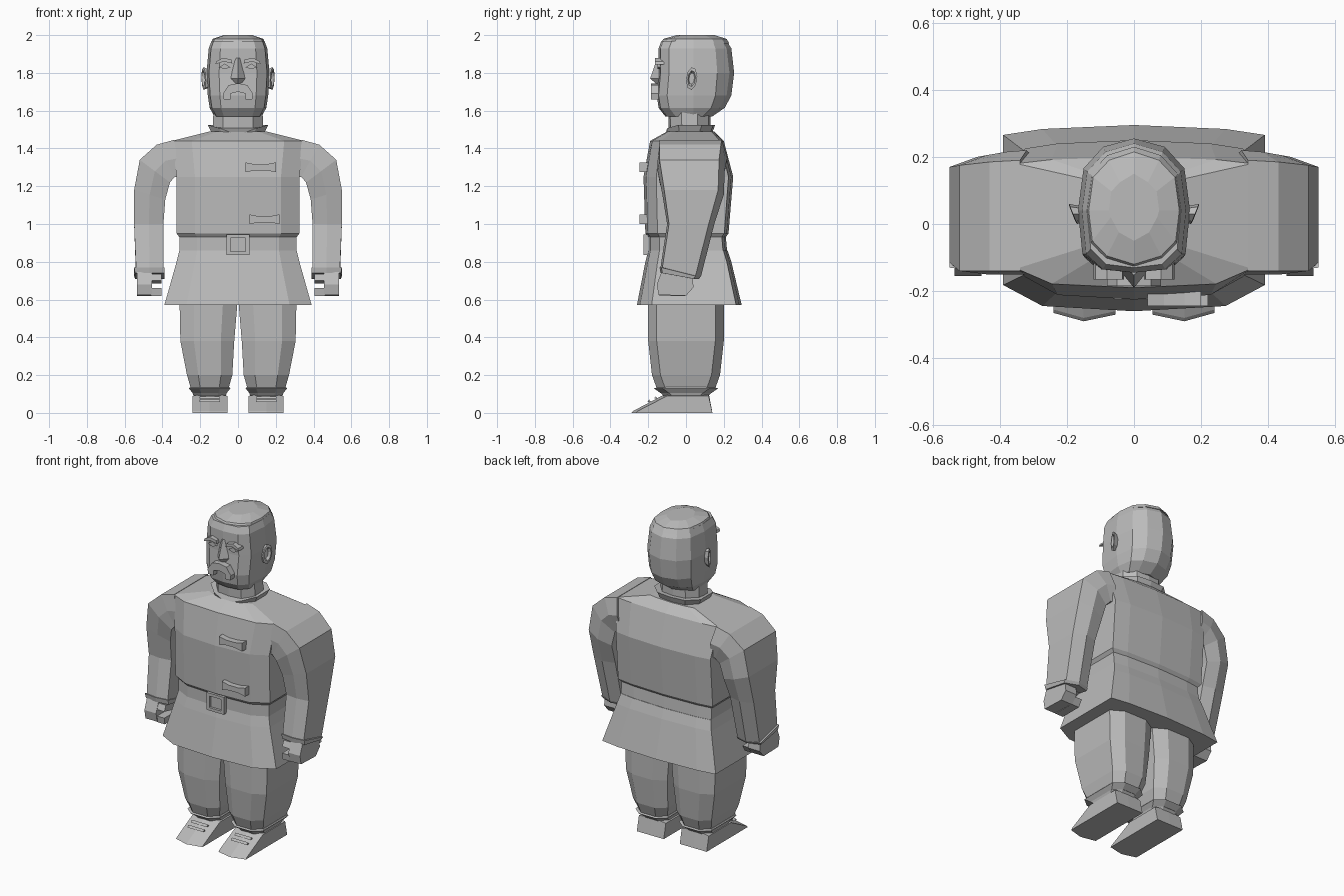
import bpy, bmesh
from math import sin, cos, tau

default_cube = bpy.data.objects.get("Cube")
if default_cube:
    bpy.data.objects.remove(default_cube, do_unlink=True)

grey = bpy.data.materials.new("plain_grey")
grey.use_nodes = True
grey.diffuse_color = (.5, .5, .5, 1)
grey.node_tree.nodes["Principled BSDF"].inputs["Base Color"].default_value = grey.diffuse_color


def loft(name, rings):
    """Closed solid through a series of rings with equal point counts."""
    bm = bmesh.new()
    loops = [[bm.verts.new(point) for point in ring] for ring in rings]
    count = len(loops[0])
    for lower, upper in zip(loops, loops[1:]):
        for i in range(count):
            j = (i + 1) % count
            bm.faces.new((lower[i], lower[j], upper[j], upper[i]))
    bm.faces.new(reversed(loops[0]))
    bm.faces.new(loops[-1])
    bmesh.ops.recalc_face_normals(bm, faces=bm.faces)
    mesh = bpy.data.meshes.new(name)
    bm.to_mesh(mesh)
    bm.free()
    mesh.materials.append(grey)
    part = bpy.data.objects.new(name, mesh)
    bpy.context.collection.objects.link(part)


def pair(name, rings):
    """Left part and its mirrored right twin."""
    loft("left_" + name, rings)
    loft("right_" + name, [[(-x, y, z) for x, y, z in ring] for ring in rings])


def mirrored(half):
    """Complete a half outline that starts and ends on the centre line."""
    return half + [(-x, *rest) for x, *rest in half[-2:0:-1]]


def rectangle(width, height, x, y, z):
    """Upright rectangle facing the front, given by its half sizes."""
    return [(x + width * sx, y, z + height * sz)
            for sx, sz in ((-1, -1), (1, -1), (1, 1), (-1, 1))]


def front_prism(outline, front, back):
    return [[(x, -y, z) for x, z in outline] for y in (front, back)]


def side_prism(outline, inner, outer):
    return [[(x, y, z) for y, z in outline] for x in (inner, outer)]


# Tunic: upper body, belt and flared skirt; front and back are distances from the middle
def body_ring(z, width, front, back):
    middle = width * .7
    return mirrored([(0, -front, z), (middle, -front * .94, z), (width, -front * .7, z),
                     (width, back * .9, z), (middle, back * .96, z), (0, back, z)])


loft("tunic_top", [
    body_ring(z=.93, width=.31, front=.2, back=.21),
    body_ring(z=.95, width=.325, front=.215, back=.225),
    body_ring(z=1.25, width=.325, front=.225, back=.25),
    body_ring(z=1.44, width=.35, front=.19, back=.2),
    body_ring(z=1.49, width=.15, front=.1, back=.15)])
loft("belt", [
    body_ring(z=.83, width=.31, front=.2, back=.22),
    body_ring(z=.94, width=.31, front=.2, back=.21)])
loft("tunic_skirt", [
    body_ring(z=.57, width=.39, front=.26, back=.295),
    body_ring(z=.8, width=.325, front=.215, back=.24),
    body_ring(z=.86, width=.31, front=.2, back=.22)])

# Square buckle with a sunken centre
loft("buckle", [rectangle(width=size, height=size * .9, x=0, y=-depth, z=.89)
                for size, depth in ((.06, .19), (.06, .225), (.04, .225), (.04, .21))])

# Bow-shaped fasteners on the chest, pinched in the middle
for name, centre, height in (("upper", .12, 1.3), ("lower", .14, 1.025)):
    outline = []
    for side in (-1, 1):
        for across, half in ((-.08, .026), (-.03, .016), (.03, .016), (.08, .026)):
            outline.append((centre - side * across, height + side * half))
    loft(name + "_fastener", front_prism(outline, front=.245, back=.19))


# Sleeves: the back edge may hang lower than the front edge
def arm_ring(outer, inner, front, back, drop=0):
    (ox, oz), (ix, iz) = outer, inner
    mx, mz = (ox + ix) / 2, (oz + iz) / 2
    return [(ox, -front, oz), (mx, -front - .01, mz), (ix, -front, iz),
            (ix, back + .01, iz - drop), (mx, back + .03, mz - drop), (ox, back, oz - drop)]


pair("sleeve", [
    arm_ring(outer=(.34, 1.445), inner=(.3, 1.25), front=.14, back=.19),
    arm_ring(outer=(.43, 1.42), inner=(.335, 1.25), front=.14, back=.185),
    arm_ring(outer=(.52, 1.34), inner=(.36, 1.22), front=.14, back=.175),
    arm_ring(outer=(.55, 1.18), inner=(.385, 1.13), front=.115, back=.17),
    arm_ring(outer=(.55, 1), inner=(.395, 1), front=.09, back=.12),
    arm_ring(outer=(.54, .77), inner=(.395, .77), front=.125, back=.05, drop=.045)])
pair("cuff", [
    arm_ring(outer=(.55, .77), inner=(.39, .77), front=.13, back=.05, drop=.045),
    arm_ring(outer=(.545, .74), inner=(.39, .74), front=.125, back=.04, drop=.03)])

# Hands: palm, curled fingers and thumb with a gap between them
pair("palm", side_prism([(-.13, .745), (-.155, .68), (-.145, .625),
                         (0, .62), (.04, .665), (.035, .71)], inner=.455, outer=.535))
pair("fingers", side_prism([(-.145, .66), (-.14, .62), (0, .62), (.025, .66)],
                           inner=.405, outer=.46))
pair("thumb", side_prism([(-.13, .735), (-.145, .7), (-.08, .685), (.01, .71)],
                         inner=.405, outer=.46))


# Trousers: eight-sided tubes tapering to the ankle
def leg_ring(z, inner, outer, depth):
    centre, quarter = (inner + outer) / 2, (outer - inner) / 4
    corner = depth - .045
    return [(centre - quarter, -depth, z), (centre + quarter, -depth, z),
            (outer, -corner, z), (outer, corner, z),
            (centre + quarter, depth, z), (centre - quarter, depth, z),
            (inner, corner, z), (inner, -corner, z)]


pair("trouser_leg", [
    leg_ring(z=.09, inner=.065, outer=.235, depth=.12),
    leg_ring(z=.13, inner=.05, outer=.25, depth=.155),
    leg_ring(z=.2, inner=.03, outer=.27, depth=.18),
    leg_ring(z=.38, inner=.02, outer=.305, depth=.2),
    leg_ring(z=.62, inner=0, outer=.31, depth=.2)])
pair("trouser_hem", [
    leg_ring(z=.105, inner=.06, outer=.24, depth=.135),
    leg_ring(z=.13, inner=.04, outer=.26, depth=.17),
    leg_ring(z=.136, inner=.045, outer=.255, depth=.15)])


# Shoes: wedges with a pointed toe, and two laces across the slope
def shoe_slice(x, toe, top):
    return [(x, -toe, 0), (x, .01 - toe, .01), (x, -.1, top), (x, .12, top), (x, .14, 0)]


pair("shoe", [shoe_slice(x=.055, toe=.27, top=.09),
              shoe_slice(x=.15, toe=.29, top=.105),
              shoe_slice(x=.24, toe=.265, top=.09)])
for name, y in (("front_lace", -.195), ("back_lace", -.16)):
    z = .155 + y / 2
    pair(name, side_prism([(y - .01, z), (y, z + .013), (y + .01, z)], inner=.095, outer=.205))


# Neck and open collar, whose front edge dips to a point
def neck_ring(z, width, front, back, dip=0):
    middle = width * .6
    return mirrored([(0, -front, z - dip), (middle, .01 - front, z - dip / 3),
                     (width, .07 - front, z), (width, back - .07, z),
                     (middle, back - .01, z), (0, back, z)])


loft("neck", [neck_ring(z=1.46, width=.135, front=.09, back=.13),
              neck_ring(z=1.6, width=.13, front=.095, back=.13)])
loft("collar", [neck_ring(z=1.46, width=.14, front=.1, back=.14),
                neck_ring(z=1.485, width=.14, front=.105, back=.14, dip=.02),
                neck_ring(z=1.525, width=.16, front=.11, back=.155, dip=.055)])


# Head and hair share one section; point sets how far the front comes forward
def head_ring(z, width, front, back, point=.01):
    return mirrored([(0, -front, z), (width * .6, point - front, z),
                     (width * .92, point - front + .045, z), (width, .04, z),
                     (width * .9, back * .65, z), (width * .55, back - .025, z), (0, back, z)])


loft("head", [
    head_ring(z=1.57, width=.125, front=.11, back=.14),
    head_ring(z=1.615, width=.15, front=.145, back=.205),
    head_ring(z=1.68, width=.16, front=.155, back=.24),
    head_ring(z=1.8, width=.167, front=.145, back=.255),
    head_ring(z=1.93, width=.155, front=.145, back=.24),
    head_ring(z=1.97, width=.14, front=.13, back=.215)])
loft("hair", [
    head_ring(z=1.955, width=.145, front=.135, back=.23, point=.025),
    head_ring(z=1.98, width=.135, front=.12, back=.215, point=.025),
    head_ring(z=2, width=.075, front=.05, back=.15, point=.025)])


# Face: wedge nose, drooping moustache, brows and eyelids
def nose_ring(z, width, tip):
    return [(-width, -.135, z), (0, -tip, z), (width, -.135, z)]


loft("nose", [nose_ring(z=1.88, width=.02, tip=.152),
              nose_ring(z=1.77, width=.045, tip=.19),
              nose_ring(z=1.745, width=.03, tip=.16)])
moustache = mirrored([(0, 1.745), (.05, 1.735), (.08, 1.69), (.075, 1.66),
                      (.04, 1.66), (.04, 1.69), (0, 1.7)])
loft("moustache", front_prism(moustache, front=.185, back=.12))
pair("eyebrow", front_prism([(.03, 1.85), (.075, 1.86), (.12, 1.845), (.115, 1.86),
                             (.08, 1.88), (.035, 1.87)], front=.165, back=.1))
pair("eyelid", front_prism([(.04, 1.83), (.07, 1.82), (.1, 1.83), (.07, 1.85)],
                           front=.152, back=.11))


# Ears: tilted outward at the back, with a hollow inside the rim
def ear_ring(x, scale):
    ring = []
    for step in range(8):
        angle = tau * step / 8
        y = .03 + scale * .03 * cos(angle)
        z = 1.77 + scale * (.06 * sin(angle) + .01 * cos(angle))
        ring.append((x + y * .4, y, z))
    return ring


pair("ear", [ear_ring(x, scale) for x, scale in ((.14, .8), (.17, 1), (.172, .7), (.158, .5))])
